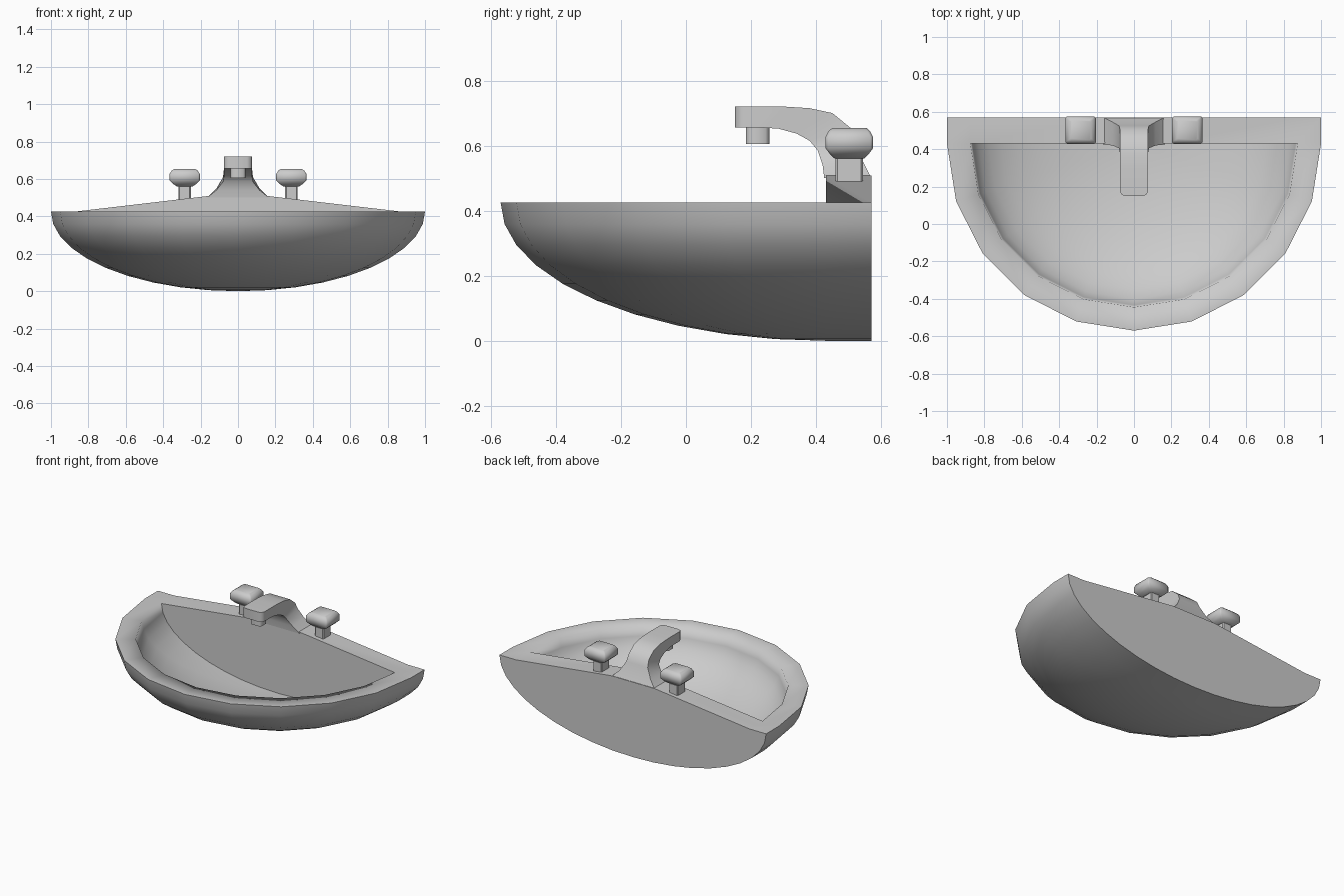
import bpy, bmesh, math
from math import sin, cos, radians

if "Cube" in bpy.data.objects:
    bpy.data.objects.remove(bpy.data.objects["Cube"])

CY, BACK, RIM = 0.43, 0.57, 0.425


def finish(name, bm, angle):
    bmesh.ops.remove_doubles(bm, verts=bm.verts, dist=0.0005)
    bmesh.ops.recalc_face_normals(bm, faces=bm.faces)
    me = bpy.data.meshes.new(name)
    bm.to_mesh(me)
    bm.free()
    ob = bpy.data.objects.new(name, me)
    bpy.context.collection.objects.link(ob)
    bpy.ops.object.select_all(action='DESELECT')
    ob.select_set(True)
    bpy.context.view_layer.objects.active = ob
    bpy.ops.object.shade_smooth_by_angle(angle=radians(angle))
    return ob


def strip(bm, a, b, closed=False):
    n = len(a)
    for i in range(n if closed else n - 1):
        j = (i + 1) % n
        bm.faces.new([bm.verts.new(p) for p in (a[i], a[j], b[j], b[i])])


def loft(name, rings, angle):
    bm = bmesh.new()
    for a, b in zip(rings, rings[1:]):
        strip(bm, a, b, True)
    for r in (rings[0], rings[-1]):
        bm.faces.new([bm.verts.new(p) for p in r])
    return finish(name, bm, angle)


def arc(r, z):
    return [(r * cos(radians(18 * i)), CY - r * sin(radians(18 * i)), z) for i in range(11)]


def bowl_rings(radius, depth, extend):
    rings = []
    for k in range(11):
        t = radians(9 * k)
        r, z = radius * cos(t), RIM - depth * sin(t)
        ring = arc(r, z)
        if extend:
            ring = [(r, BACK, z)] + ring + [(-r, BACK, z)]
        rings.append(ring)
    return rings


# Basin: outer half-bowl, flat rim, inner half-bowl, raised rear deck
bm = bmesh.new()
outer = bowl_rings(1.0, RIM, True)
inner = bowl_rings(0.875, 0.375, False)
for rings in (outer, inner):
    for a, b in zip(rings, rings[1:]):
        strip(bm, a, b)
strip(bm, outer[0][1:-1], inner[0])
deck = [(-1, RIM), (-0.875, RIM), (-0.165, 0.508), (0.165, 0.508), (0.875, RIM), (1, RIM)]
strip(bm, [(x, CY, z) for x, z in deck], [(x, BACK, z) for x, z in deck])
# Flat back panel and rear wall inside the bowl
back = [r[0] for r in outer] + [r[-1] for r in outer[-2::-1]]
back += [(x, BACK, z) for x, z in deck[1:-1]]
wall = [r[0] for r in inner] + [r[-1] for r in inner[-2::-1]]
wall += [(x, CY, z) for x, z in deck[2:4]]
for poly in (back, wall):
    bm.faces.new([bm.verts.new(p) for p in poly])
finish("basin", bm, 86)

# Spout: (outer y, z), (inner y, z), outer half width, inner half width
sections = [
    (0.57, 0.500, 0.425, 0.500, 0.165, 0.165),
    (0.545, 0.550, 0.420, 0.540, 0.115, 0.115),
    (0.525, 0.610, 0.405, 0.585, 0.080, 0.080),
    (0.505, 0.655, 0.380, 0.615, 0.075, 0.075),
    (0.45, 0.700, 0.340, 0.637, 0.075, 0.075),
    (0.38, 0.715, 0.285, 0.652, 0.075, 0.075),
    (0.30, 0.720, 0.240, 0.655, 0.075, 0.075),
    (0.175, 0.720, 0.175, 0.655, 0.075, 0.075),
    (0.157, 0.720, 0.157, 0.655, 0.067, 0.067),
    (0.15, 0.720, 0.15, 0.655, 0.048, 0.048),
]
loft("spout", [[(-w, y, z), (w, y, z), (v, yi, zi), (-v, yi, zi)]
               for y, z, yi, zi, w, v in sections], 50)


# Rectangular ring with clipped corners
def block(x, y, z, hx, hy, c):
    return [(x + sx * (hx - (0 if f else c)), y + sy * (hy - (c if f else 0)), z)
            for sx, sy, f in ((1, -1, 1), (1, 1, 1), (1, 1, 0), (-1, 1, 0),
                              (-1, 1, 1), (-1, -1, 1), (-1, -1, 0), (1, -1, 0))]


# Nozzle under the spout
loft("nozzle", [block(0, 0.22, z, 0.04, 0.036, 0.012) for z in (0.605, 0.66)], 50)

# Tap handles: stem and square knob
for side, s in (("left", -1), ("right", 1)):
    x, y = s * 0.285, 0.502
    loft(side + "_stem", [block(x, y, z, 0.033, 0.042, 0.006) for z in (0.48, 0.57)], 40)
    loft(side + "_knob", [block(x, y, z, hx, hy, 0.008) for z, hx, hy in (
        (0.560, 0.042, 0.045), (0.572, 0.06, 0.058), (0.592, 0.081, 0.073), (0.626, 0.081, 0.073),
        (0.644, 0.07, 0.064), (0.654, 0.055, 0.053))], 50)
